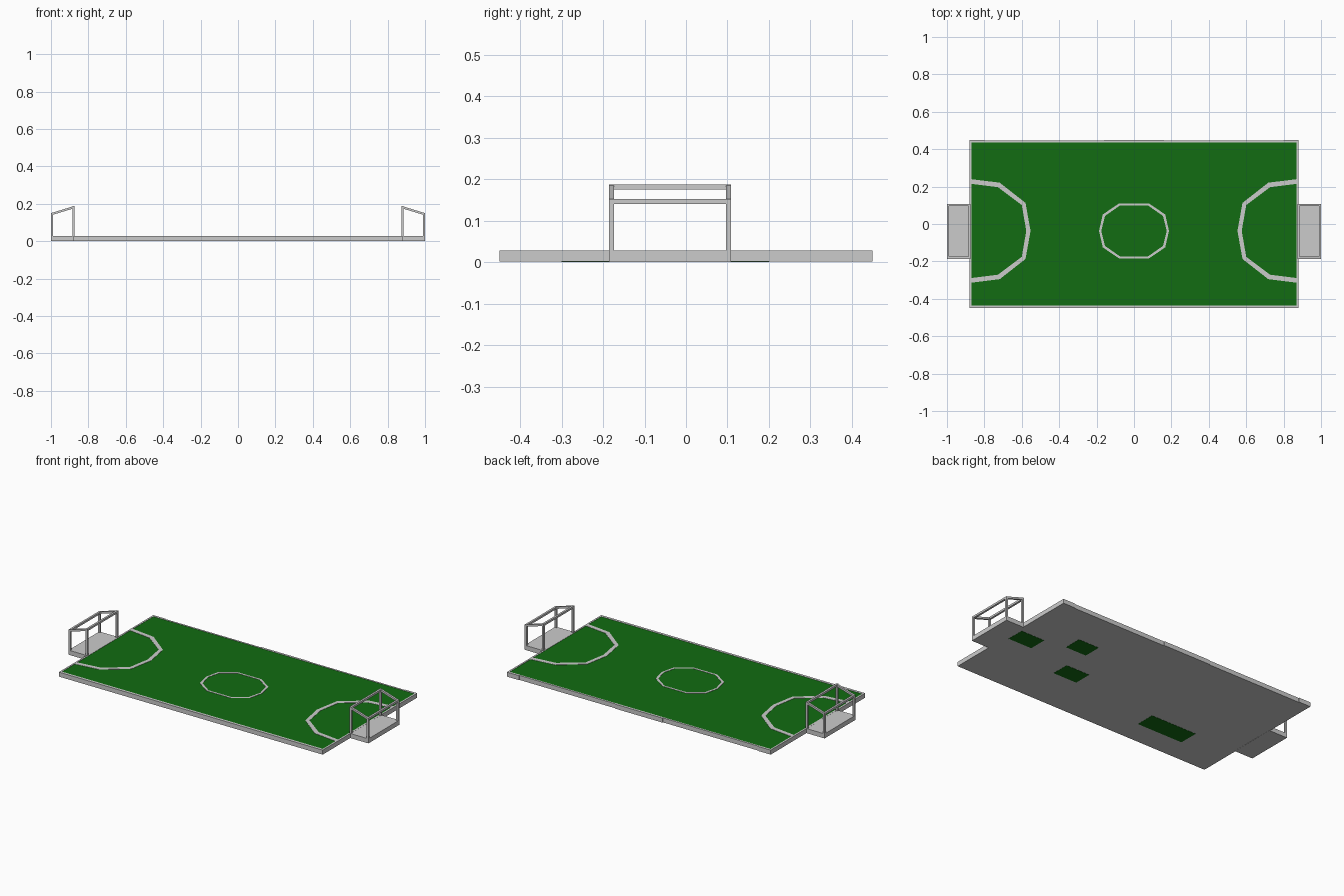
import bpy, bmesh
from mathutils import Vector

if "Cube" in bpy.data.objects:
    bpy.data.objects.remove(bpy.data.objects["Cube"])

green = bpy.data.materials.new("grass_green")
green.diffuse_color = (0.006, 0.15, 0.006, 1)
green.use_nodes = True
green.node_tree.nodes["Principled BSDF"].inputs["Base Color"].default_value = green.diffuse_color
CY = -0.037          # centre line of goals and markings
TOP = 0.028          # top of border and markings


def finish(name, bm, mat=None):
    bmesh.ops.recalc_face_normals(bm, faces=bm.faces)
    me = bpy.data.meshes.new(name)
    bm.to_mesh(me)
    bm.free()
    ob = bpy.data.objects.new(name, me)
    bpy.context.collection.objects.link(ob)
    if mat:
        me.materials.append(mat)
    return ob


def add_box(bm, x0, x1, y0, y1, z0, z1):
    vs = bmesh.ops.create_cube(bm, size=1)["verts"]
    for v in vs:
        v.co = Vector((x1 if v.co.x > 0 else x0,
                       y1 if v.co.y > 0 else y0,
                       z1 if v.co.z > 0 else z0))
    return vs


def box(name, *dims, mat=None):
    bm = bmesh.new()
    add_box(bm, *dims)
    return finish(name, bm, mat)


def strip(name, outer, inner, z0, z1, closed):
    # flat band between two matching outlines, given a thickness
    bm = bmesh.new()
    a = [bm.verts.new((x, y, z0)) for x, y in outer]
    b = [bm.verts.new((x, y, z0)) for x, y in inner]
    n = len(a)
    faces = []
    for i in range(n if closed else n - 1):
        j = (i + 1) % n
        faces.append(bm.faces.new((a[i], a[j], b[j], b[i])))
    ext = bmesh.ops.extrude_face_region(bm, geom=faces, use_keep_orig=True)
    for v in ext["geom"]:
        if isinstance(v, bmesh.types.BMVert):
            v.co.z = z1
    return finish(name, bm)


def rect(x0, x1, y0, y1):
    return [(x0, y0), (x1, y0), (x1, y1), (x0, y1)]


# Pitch base, raised border and grass
box("pitch_base", -0.88, 0.88, -0.45, 0.446, 0.001, 0.022)
strip("pitch_border", rect(-0.88, 0.88, -0.45, 0.446),
      rect(-0.87, 0.87, -0.435, 0.437), 0.02, TOP, True)
box("grass", -0.872, 0.872, -0.437, 0.439, 0.02, 0.0265, mat=green)

# Small ledges along the back edge
for i, (x0, x1) in enumerate([(-0.88, -0.8), (-0.16, 0.16), (0.8, 0.88)]):
    box(f"back_ledge_{i}", x0, x1, 0.44, 0.45, 0.001, TOP)

# Green patches on the underside
for i, (x0, x1, y0, y1) in enumerate([(0.70, 0.86, -0.04, 0.07),
                                      (0.42, 0.56, 0.09, 0.20),
                                      (0.27, 0.43, -0.17, -0.06),
                                      (-0.59, -0.28, -0.30, -0.18)]):
    box(f"underside_patch_{i}", x0, x1, y0, y1, 0, 0.003, mat=green)


# Centre ring: ten sides, mirrored from one quarter
def ring(quarter):
    top = quarter + [(-x, y) for x, y in reversed(quarter[1:])]
    pts = top + [(-quarter[0][0], 0)]
    pts += [(x, -y) for x, y in reversed(top[1:])]
    return [(x, y + CY) for x, y in pts]


strip("centre_ring", ring([(0.187, 0), (0.167, 0.088), (0.08, 0.147)]),
      ring([(0.175, 0), (0.155, 0.080), (0.075, 0.136)]), 0.022, TOP, True)


# Penalty arcs: six sides each, mirrored
def arc(half, s):
    pts = half + [(x, -y) for x, y in reversed(half[:-1])]
    return [(s * x, y + CY) for x, y in pts]


def bar(bm, p, q, w):
    # square bar whose ends are upright or level, swept from p to q
    p, q = Vector(p), Vector(q)
    d = q - p
    if abs(d.z) > abs(d.x) and abs(d.z) > abs(d.y):
        u, v = Vector((w, 0, 0)), Vector((0, w, 0))
    elif abs(d.y) > abs(d.x):
        u, v = Vector((w, 0, 0)), Vector((0, 0, w))
    else:
        u, v = Vector((0, w, 0)), Vector((0, 0, w))
    r = [[bm.verts.new(c + i * u / 2 + j * v / 2)
          for i, j in ((-1, -1), (1, -1), (1, 1), (-1, 1))] for c in (p, q)]
    bm.faces.new(r[0])
    bm.faces.new(r[1])
    for i in range(4):
        j = (i + 1) % 4
        bm.faces.new((r[0][i], r[0][j], r[1][j], r[1][i]))


for s, side in ((-1, "left"), (1, "right")):
    strip(f"{side}_penalty_arc",
          arc([(0.872, 0.277), (0.718, 0.258), (0.580, 0.150), (0.553, 0)], s),
          arc([(0.872, 0.252), (0.728, 0.234), (0.600, 0.138), (0.576, 0)], s),
          0.022, TOP, False)

    # Goal floor
    xs = sorted((s * 0.875, s))
    box(f"{side}_goal_floor", *xs, -0.186, 0.108, 0, 0.0275)

    # Goal frame: posts, sloping sides and cross bars
    W = 0.012
    xb, xf = s * (1 - W / 2), s * 0.88
    ya, yb = -0.18, 0.102
    zb, zf = 0.146, 0.181
    bm = bmesh.new()
    for y in (ya, yb):
        bar(bm, (xb, y, 0.02), (xb, y, zb + W / 2), W)
        bar(bm, (xf, y, 0.02), (xf, y, zf + W / 2), W)
        bar(bm, (xb, y, zb), (xf, y, zf), W)
    bar(bm, (xb, ya - W / 2, zb), (xb, yb + W / 2, zb), W)
    bar(bm, (xf, ya - W / 2, zf), (xf, yb + W / 2, zf), W)
    finish(f"{side}_goal_frame", bm)
